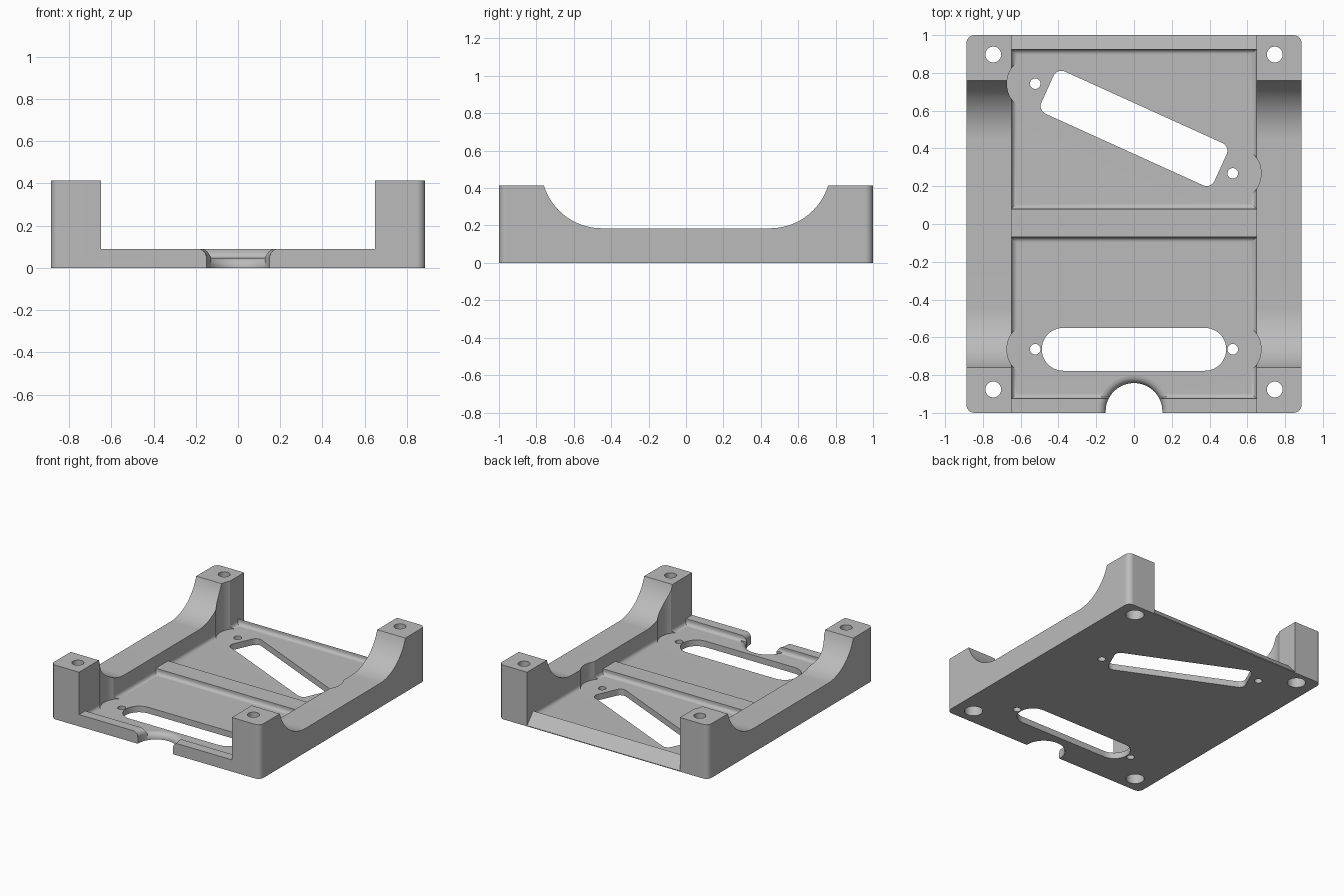
import bpy, bmesh, math
from mathutils import Matrix, Vector

if "Cube" in bpy.data.objects:
    bpy.data.objects.remove(bpy.data.objects["Cube"])

HX, HY, TOP = 0.887, 1.0, 0.415     # half width, half length, post height
IN = 0.648                          # half width between the side rails
FLOOR, LIP = 0.047, 0.09            # floor and lip heights


def make(name, bm):
    bmesh.ops.recalc_face_normals(bm, faces=bm.faces)
    me = bpy.data.meshes.new(name)
    bm.to_mesh(me)
    bm.free()
    ob = bpy.data.objects.new(name, me)
    bpy.context.collection.objects.link(ob)
    return ob


def box_bm(x0, x1, y0, y1, z0, z1):
    bm = bmesh.new()
    bmesh.ops.create_cube(bm, size=1)
    bmesh.ops.scale(bm, vec=(x1 - x0, y1 - y0, z1 - z0), verts=bm.verts)
    bmesh.ops.translate(bm, vec=((x0 + x1) / 2, (y0 + y1) / 2, (z0 + z1) / 2), verts=bm.verts)
    return bm


def round_edges(bm, test, r, seg):
    edges = [e for e in bm.edges if test(*[v.co for v in e.verts])]
    bmesh.ops.bevel(bm, geom=edges, offset=r, segments=seg, profile=0.5, affect='EDGES')


def upright(a, b):
    return abs(a.z - b.z) > 1e-4


def lathe(cx, cy, profile, n=48):
    """Solid of revolution about a vertical axis; profile is (radius, z) from bottom to top."""
    bm = bmesh.new()
    rings = [[bm.verts.new((cx + r * math.cos(2 * math.pi * i / n),
                            cy + r * math.sin(2 * math.pi * i / n), z)) for i in range(n)]
             for r, z in profile]
    for a, b in zip(rings, rings[1:]):
        for i in range(n):
            j = (i + 1) % n
            bm.faces.new((a[i], a[j], b[j], b[i]))
    bm.faces.new(rings[0])
    bm.faces.new(rings[-1])
    return bm


def prism_x(points, hx):
    """Extrude a (y, z) outline along x."""
    bm = bmesh.new()
    face = bm.faces.new([bm.verts.new((-hx, y, z)) for y, z in points])
    new = bmesh.ops.extrude_face_region(bm, geom=[face])['geom']
    bmesh.ops.translate(bm, vec=(2 * hx, 0, 0),
                        verts=[g for g in new if isinstance(g, bmesh.types.BMVert)])
    return bm


# Main block with rounded upright corners
bm = box_bm(-HX, HX, -HY, HY, 0, TOP)
round_edges(bm, upright, 0.042, 6)
body = make("mounting_tray", bm)


def cut(bm):
    tool = make("cutter", bm)
    tool.hide_render = True
    bpy.context.view_layer.objects.active = body
    mod = body.modifiers.new("cut", 'BOOLEAN')
    mod.operation, mod.solver, mod.object = 'DIFFERENCE', 'EXACT', tool
    bpy.ops.object.modifier_apply(modifier=mod.name)
    bpy.data.objects.remove(tool)


# Open channel between the side rails
cut(box_bm(-IN, IN, -1.2, 1.2, LIP, 1))

# Two floor pockets with filleted bottoms, leaving the lips and the cross rib
for y0, y1 in ((-0.925, -0.07), (0.08, 0.925)):
    bm = box_bm(-IN, IN, y0, y1, FLOOR, 0.3)
    round_edges(bm, lambda a, b: a.z < 0.1 and b.z < 0.1, 0.028, 5)
    cut(bm)

# Scooped side rails between the posts
R, CY, LOW = 0.324, 0.45, 0.185
end = math.acos((LOW + R - TOP) / R)
arc = [(CY + R * math.sin(t), LOW + R - R * math.cos(t))
       for t in (end * i / 16 for i in range(17))]
outline = arc + [(arc[-1][0], 0.6)]
outline += [(-y, z) for y, z in reversed(outline)]
cut(prism_x(outline, 1.1))

# Sloped back lip
cut(prism_x([(0.925, LIP), (1.005, 0.0), (1.1, 0.0), (1.1, 0.2), (0.925, 0.2)], IN))

# Screw holes with wall clearance beside each opening
for x, y in ((-0.523, 0.743), (0.523, 0.268), (-0.523, -0.663), (0.523, -0.663)):
    cut(lathe(x, y, [(0.15, FLOOR), (0.15, 0.6)], 64))
    cut(lathe(x, y, [(0.028, -0.1), (0.028, 0.3)], 24))

# Corner post holes with a wider counterbore underneath
for x in (-0.745, 0.745):
    for y in (-0.876, 0.897):
        cut(lathe(x, y, [(0.065, -0.1), (0.065, 0.2), (0.042, 0.2), (0.042, 0.6)], 32))

# Tilted rectangular opening
bm = box_bm(-0.503, 0.503, -0.123, 0.123, -0.1, 0.3)
round_edges(bm, upright, 0.045, 6)
bm.transform(Matrix.Translation((0, 0.506, 0)) @ Matrix.Rotation(math.radians(-24.4), 4, 'Z'))
cut(bm)

# Long round-ended opening
bm = box_bm(-0.488, 0.488, -0.777, -0.55, -0.1, 0.3)
round_edges(bm, upright, 0.113, 12)
cut(bm)

# Front cable notch with rounded rims on the lip and on the floor
NY, NR, RIM = -0.992, 0.15, 0.04


def rim(z_top):
    flare = [(NR + RIM * (1 - math.cos(t)), z_top - RIM + RIM * math.sin(t))
             for t in (math.pi / 2 * i / 6 for i in range(7))]
    return [(NR, -0.1)] + flare + [(NR + RIM, z_top + 0.1)]


cut(lathe(0, NY, rim(LIP), 64))
bm = lathe(0, NY, rim(FLOOR), 64)
bmesh.ops.bisect_plane(bm, geom=bm.verts[:] + bm.edges[:] + bm.faces[:],
                       plane_co=Vector((0, -0.915, 0)), plane_no=Vector((0, 1, 0)),
                       clear_inner=True)
bmesh.ops.holes_fill(bm, edges=[e for e in bm.edges if e.is_boundary])
cut(bm)

# Colour and shading
grey = bpy.data.materials.new("light_grey")
grey.diffuse_color = (0.5, 0.5, 0.5, 1)
grey.use_nodes = True
grey.node_tree.nodes["Principled BSDF"].inputs["Base Color"].default_value = grey.diffuse_color
body.data.materials.clear()
body.data.materials.append(grey)
for poly in body.data.polygons:
    poly.material_index = 0
bpy.context.view_layer.objects.active = body
body.select_set(True)
bpy.ops.object.shade_smooth_by_angle(angle=math.radians(28))
mod = body.modifiers.new("flat_normals", 'WEIGHTED_NORMAL')
mod.keep_sharp = True
